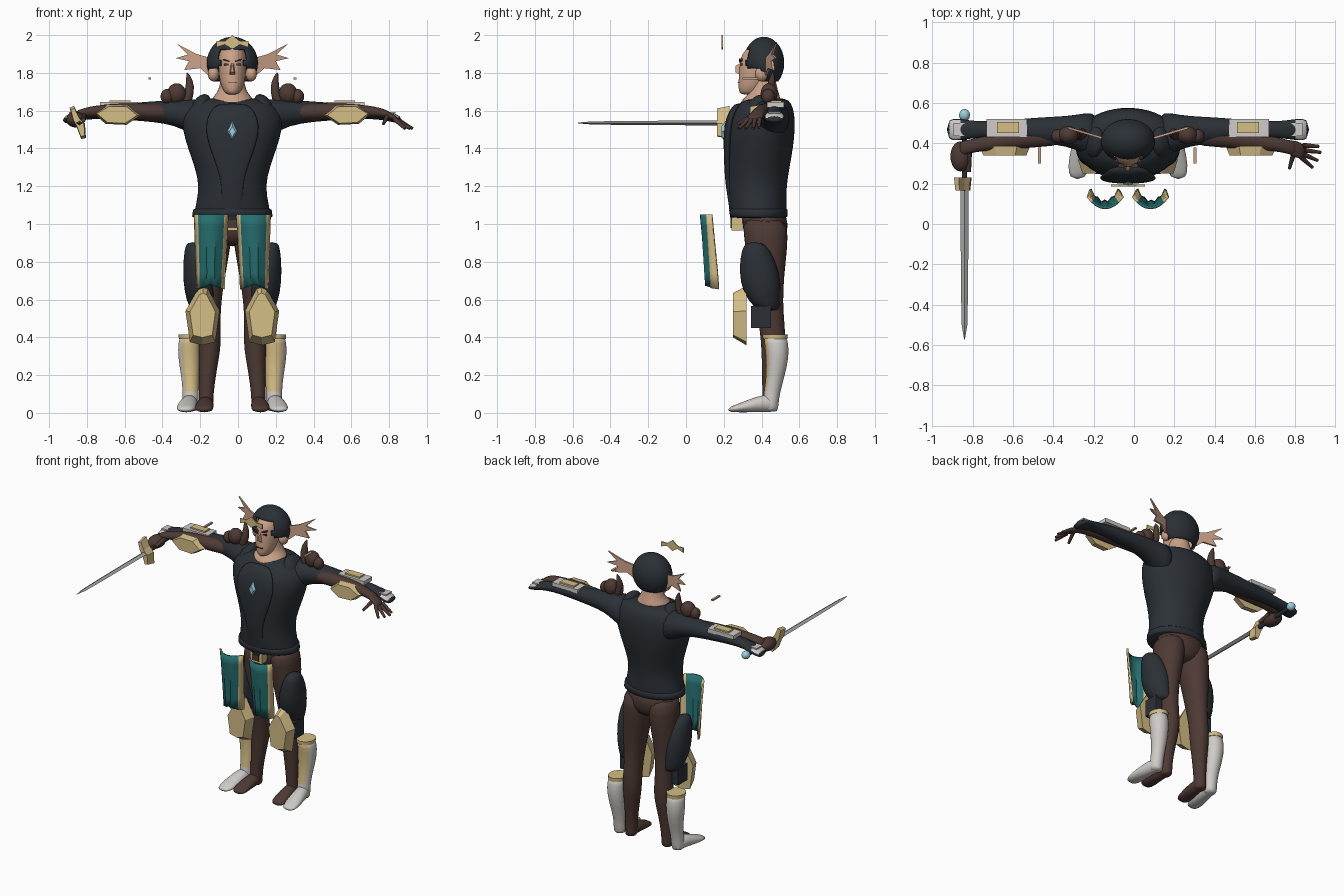
import bpy, bmesh, math
from mathutils import Vector, Matrix

CX = -0.03  # body centre line


def mat(name, col):
    m = bpy.data.materials.new(name)
    m.diffuse_color = (*col, 1)
    return m


DARK = mat("charcoal", (0.024, 0.03, 0.037))
BROWN = mat("brown", (0.075, 0.042, 0.034))
GOLD = mat("pale_gold", (0.66, 0.51, 0.24))
TEAL = mat("teal", (0.02, 0.16, 0.165))
WHITE = mat("off_white", (0.62, 0.60, 0.57))
SKIN = mat("skin", (0.60, 0.36, 0.25))
CYAN = mat("light_blue", (0.33, 0.62, 0.72))
STEEL = mat("steel", (0.38, 0.39, 0.38))


def finish(name, bm, mats, sub=0, angle=40, rule=None):
    bmesh.ops.recalc_face_normals(bm, faces=bm.faces)
    bm.normal_update()
    for f in bm.faces:
        f.smooth = True
        if rule:
            f.material_index = rule(f.calc_center_median(), f.normal)
    for e in bm.edges:
        e.smooth = e.calc_face_angle(0) < math.radians(angle)
    me = bpy.data.meshes.new(name)
    bm.to_mesh(me)
    bm.free()
    for m in mats:
        me.materials.append(m)
    ob = bpy.data.objects.new(name, me)
    bpy.context.collection.objects.link(ob)
    if sub:
        ob.modifiers.new("sub", 'SUBSURF').levels = sub
        ob.modifiers["sub"].render_levels = sub
    return ob


def loft(name, axis, stations, m, s=1, n=16, sub=1, angle=180, rule=None):
    """Elliptical rings (dx, y, z, a, b) across the given axis, skinned together."""
    bm = bmesh.new()
    rings = []
    for dx, y, z, a, b in stations:
        ring = []
        for i in range(n):
            t = 2 * math.pi * i / n
            u, v = a * math.cos(t), b * math.sin(t)
            off = {'x': (0, u, v), 'y': (u, 0, v), 'z': (u, v, 0)}[axis]
            ring.append(bm.verts.new(Vector((CX + s * dx, y, z)) + Vector(off)))
        rings.append(ring)
    for r, q in zip(rings, rings[1:]):
        for i in range(n):
            bm.faces.new((r[i], r[(i + 1) % n], q[(i + 1) % n], q[i]))
    bm.faces.new(rings[0])
    bm.faces.new(rings[-1])
    return finish(name, bm, m if isinstance(m, list) else [m], sub, angle, rule)


def prism(name, pts, y0, y1, m, s=1, taper=1, lean=0):
    """Outline in (dx, z) extruded from y0 to y1; lean shifts y with dx."""
    bm = bmesh.new()
    c = Vector((sum(p[0] for p in pts), sum(p[1] for p in pts))) / len(pts)
    rings = []
    for y, k in ((y0, 1), (y1, taper)):
        ps = [c + (Vector(p) - c) * k for p in pts]
        rings.append([bm.verts.new((CX + s * p.x, y + lean * p.x, p.y)) for p in ps])
    a, b = rings
    n = len(pts)
    bm.faces.new(a)
    bm.faces.new(b)
    for i in range(n):
        bm.faces.new((a[i], a[(i + 1) % n], b[(i + 1) % n], b[i]))
    return finish(name, bm, [m], angle=15)


def box(name, x0, x1, y0, y1, z0, z1, m, s=1):
    return prism(name, [(x0, z0), (x1, z0), (x1, z1), (x0, z1)], y0, y1, m, s)


def ball(name, c, r, m, s=1):
    bm = bmesh.new()
    bmesh.ops.create_uvsphere(bm, u_segments=20, v_segments=12, radius=1,
                              matrix=Matrix.Translation((CX + s * c[0], c[1], c[2])) @ Matrix.Diagonal((*r, 1)))
    return finish(name, bm, [m])


def limb(name, p, q, r1, r2, m, s=1):
    p, q = (Vector((CX + s * v[0], v[1], v[2])) for v in (p, q))
    d = q - p
    bm = bmesh.new()
    bmesh.ops.create_cone(bm, cap_ends=True, segments=10, radius1=r1, radius2=r2, depth=d.length,
                          matrix=Matrix.Translation((p + q) / 2) @ d.to_track_quat('Z', 'Y').to_matrix().to_4x4())
    return finish(name, bm, [m])


# torso, front plate, belt, pelvis
loft("torso", 'z', [(0, .385, 1.03, .2, .14), (0, .385, 1.04, .207, .147), (0, .38, 1.1, .195, .155),
     (0, .375, 1.2, .175, .157), (0, .383, 1.3, .2, .167), (0, .39, 1.4, .237, .178), (0, .397, 1.5, .267, .182),
     (0, .405, 1.58, .268, .172), (0, .42, 1.64, .22, .14), (0, .425, 1.67, .16, .105)], DARK, n=24)
loft("front_plate", 'z', [(0, .25, .98, .03, .012), (0, .242, 1.1, .06, .014), (0, .225, 1.2, .055, .016),
     (0, .222, 1.3, .08, .02), (0, .222, 1.42, .13, .024), (0, .225, 1.52, .15, .026),
     (0, .25, 1.6, .12, .024), (0, .28, 1.64, .08, .02)], DARK)
loft("belt", 'z', [(0, .385, 1.035, .205, .143), (0, .385, 1.04, .213, .152), (0, .383, 1.075, .208, .155),
     (0, .383, 1.08, .2, .15)], DARK, n=24, sub=0)
loft("pelvis", 'z', [(0, .42, .88, .07, .08), (0, .42, .94, .165, .118), (0, .42, 1.0, .175, .122),
     (0, .41, 1.08, .17, .12)], BROWN)
box("buckle", -.045, .045, .24, .3, .965, 1.035, GOLD)
box("buckle_inset", -.025, .025, .235, .24, .98, 1.02, BROWN)
prism("chest_gem", [(0, 1.43), (.033, 1.49), (0, 1.545), (-.033, 1.49)], .21, .188, CYAN, taper=.5)

# head and neck
loft("neck", 'z', [(0, .39, 1.6, .13, .12), (0, .395, 1.655, .12, .108), (0, .415, 1.69, .085, .08),
     (0, .41, 1.73, .066, .07), (0, .4, 1.82, .06, .07)], SKIN)
loft("face", 'z', [(0, .335, 1.685, .025, .04), (0, .338, 1.695, .042, .058), (0, .35, 1.73, .06, .075),
     (0, .37, 1.78, .072, .092), (0, .385, 1.84, .076, .105), (0, .395, 1.9, .074, .105),
     (0, .41, 1.95, .05, .07)], SKIN)
prism("nose", [(-.016, 1.79), (.016, 1.79), (.007, 1.85), (-.007, 1.85)], .285, .262, SKIN, taper=.55)
box("mouth", -.024, .024, .273, .282, 1.748, 1.753, BROWN)
bm = bmesh.new()
bmesh.ops.create_uvsphere(bm, u_segments=40, v_segments=28, radius=1)
bmesh.ops.transform(bm, verts=bm.verts,
                    matrix=Matrix.Translation((CX, .412, 1.853)) @ Matrix.Diagonal((.135, .108, .138, 1)))


def opening(f):
    c = f.calc_center_median()
    return c.z < 1.755 or (c.z < 1.815 and c.y < .4) or (c.z < 1.92 and c.y < .4 and abs(c.x - CX) < .07)


bmesh.ops.delete(bm, geom=[f for f in bm.faces if opening(f)], context='FACES')
finish("helmet", bm, [DARK]).modifiers.new("thick", 'SOLIDIFY').thickness = .012
half = [(.04, 1.968), (.085, 1.968), (.085, 1.935), (.04, 1.95)]
prism("brow_crown", [(0, 2.0)] + half + [(0, 1.925)] + [(-x, z) for x, z in half[::-1]], .195, .187, GOLD)

for s, side in ((-1, "right_"), (1, "left_")):
    def nm(t):
        return side + t
    # helmet wings, cheek guard, eye
    prism(nm("wing"), [(.1, 1.8), (.12, 1.88), (.19, 1.9), (.295, 1.955), (.235, 1.897), (.3, 1.878),
          (.23, 1.862), (.255, 1.815), (.17, 1.825), (.13, 1.79)], .382, .394, SKIN, s, lean=.3)
    ball(nm("cheek_guard"), (.1, .4, 1.795), (.03, .035, .04), SKIN, s)
    prism(nm("brow"), [(.014, 1.856), (.05, 1.868), (.05, 1.875), (.014, 1.864)], .3, .281, BROWN, s)
    prism(nm("eye"), [(.018, 1.84), (.045, 1.84), (.042, 1.849), (.02, 1.849)], .3, .286, BROWN, s)
    # shoulder creature-like pauldron and horn
    ball(nm("pauldron"), (.295, .44, 1.69), (.05, .045, .055), BROWN, s)
    ball(nm("pauldron_knob"), (.345, .435, 1.675), (.035, .035, .04), BROWN, s)
    loft(nm("shoulder_horn"), 'z', [(.25, .44, 1.62, .03, .03), (.225, .445, 1.7, .027, .03),
         (.225, .455, 1.76, .02, .02), (.24, .46, 1.805, .004, .004)], BROWN, s, n=10)
    loft(nm("collar"), 'z', [(.17, .4, 1.58, .07, .1), (.16, .41, 1.65, .05, .08), (.145, .42, 1.69, .02, .04)], DARK, s)
    box(nm("floating_shard"), .325 if s > 0 else .43, .34 if s > 0 else .445, .3, .38, 1.765, 1.775, SKIN, s)

    # sleeve, bare arm, gauntlet
    loft(nm("sleeve"), 'x', [(.14, .43, 1.54, .13, .12), (.22, .45, 1.57, .1, .095), (.3, .46, 1.59, .076, .07),
         (.42, .465, 1.595, .066, .055), (.55, .468, 1.595, .052, .046), (.66, .468, 1.592, .042, .036),
         (.76, .468, 1.585, .042, .03), (.83, .468, 1.57, .054, .026), (.9, .468, 1.548, .058, .022)],
         [DARK, WHITE], s,
         rule=lambda c, n: 1 if .83 < abs(c.x - CX) < .88 and n.z > .5 else 0)
    loft(nm("arm"), 'x', [(.3, .44, 1.59, .05, .045), (.45, .43, 1.595, .05, .045), (.6, .415, 1.598, .047, .042),
         (.72, .398, 1.597, .036, .032), (.79, .383, 1.59, .034, .024), (.84, .372, 1.575, .04, .02)], BROWN, s)
    prism(nm("forearm_pad"), [(.485, 1.575), (.55, 1.628), (.66, 1.63), (.735, 1.585), (.67, 1.53), (.56, 1.525)],
          .385, .34, GOLD, s, taper=.85)
    box(nm("bracer"), .5, .7, .43, .52, 1.618, 1.645, WHITE, s)
    box(nm("bracer_trim"), .54, .65, .45, .505, 1.64, 1.655, GOLD, s)
    box(nm("gauntlet_plate"), .8, .865, .437, .5, 1.585, 1.594, WHITE, s)

    # legs and bare feet
    loft(nm("leg"), 'z', [(.095, .41, 1.04, .09, .12), (.095, .425, .94, .096, .12), (.11, .425, .8, .088, .105),
         (.12, .43, .65, .07, .085), (.12, .445, .53, .058, .072), (.12, .46, .42, .06, .068),
         (.12, .462, .34, .06, .064), (.13, .452, .22, .047, .05), (.138, .445, .1, .038, .042),
         (.14, .445, .03, .04, .042), (.14, .445, .005, .036, .038)], BROWN, s)
    loft(nm("foot"), 'y', [(.14, .485, .03, .03, .025), (.14, .44, .05, .042, .045), (.145, .36, .042, .046, .038),
         (.15, .29, .026, .052, .024), (.15, .245, .018, .04, .014)], BROWN, s)
    # thigh guard, strap and knee pad
    loft(nm("thigh_guard"), 'z', [(.21, .36, .905, .03, .04), (.2, .368, .87, .055, .075), (.182, .388, .75, .083, .112),
         (.17, .4, .63, .085, .1), (.155, .43, .56, .075, .07), (.15, .44, .54, .06, .05)], DARK, s)
    box(nm("knee_strap"), .15, .225, .345, .45, .45, .565, DARK, s)
    prism(nm("knee_pad"), [(.13, .66), (.155, .672), (.18, .66), (.248, .54), (.225, .375), (.157, .358),
          (.09, .375), (.067, .54)], .32, .25, GOLD, s, taper=.75)

    # boots with painted shin panel and cuff
    def shin(c, n):
        return 1 if .09 < c.z < .4 and n.y < -.15 and s * n.x < .6 else 0
    loft(nm("boot"), 'z', [(.225, .472, .41, .055, .062), (.227, .478, .37, .06, .064), (.228, .485, .3, .062, .062),
         (.222, .475, .2, .05, .05), (.22, .455, .11, .042, .043), (.222, .447, .04, .044, .043),
         (.222, .447, .005, .04, .04)], [WHITE, GOLD], s, rule=shin)
    loft(nm("boot_foot"), 'y', [(.222, .49, .03, .03, .024), (.222, .45, .055, .044, .05),
         (.235, .37, .045, .048, .042), (.245, .29, .028, .055, .026), (.25, .22, .016, .04, .012)], WHITE, s)
    loft(nm("boot_cuff"), 'z', [(.225, .472, .39, .058, .065), (.225, .472, .415, .06, .067)], GOLD, s, sub=0, angle=40)

    # curved hip cloth with gold borders and folds
    bm = bmesh.new()
    cols = (-1, -.74, -.5, -.25, 0, .25, .5, .74, 1)
    grid = []
    for j in range(7):
        k = j / 6
        row = []
        for i, t in enumerate(cols):
            wave = .006 * k * (-1) ** i
            z = 1.05 - .37 * k - (.025 * k * abs(t) if j == 6 else 0)
            x = .112 + t * (.083 - .018 * k) + .004 * k
            row.append(bm.verts.new((CX + s * x, .14 + .03 * k - .055 * (1 - t * t) + wave, z)))
        grid.append(row)
    for j in range(6):
        for i in range(8):
            f = bm.faces.new((grid[j][i], grid[j][i + 1], grid[j + 1][i + 1], grid[j + 1][i]))
            f.material_index = 1 if i in (0, 7) else 0
    finish(nm("hip_cloth"), bm, [TEAL, GOLD]).modifiers.new("thick", 'SOLIDIFY').thickness = .012

# open left hand
loft("left_palm", 'x', [(.78, .385, 1.59, .032, .022), (.83, .372, 1.575, .044, .02),
     (.88, .355, 1.55, .04, .016)], BROWN)
for i, (a, b) in enumerate([((.87, .39, 1.555), (.945, .385, 1.51)), ((.875, .365, 1.55), (.955, .355, 1.505)),
                            ((.87, .345, 1.55), (.94, .315, 1.505)), ((.86, .33, 1.555), (.915, .28, 1.505)),
                            ((.82, .345, 1.57), (.8, .275, 1.53))]):
    limb("left_finger_%d" % i, a, b, .013, .008, BROWN)

# closed right hand and sword
ball("right_fist", (.83, .335, 1.553), (.05, .075, .042), BROWN, -1)
limb("right_thumb", (.79, .36, 1.57), (.79, .26, 1.55), .018, .013, BROWN, -1)
limb("sword_grip", (.81, .2, 1.535), (.81, .53, 1.55), .014, .014, DARK, -1)
ball("sword_pommel", (.81, .54, 1.55), (.027, .03, .027), CYAN, -1)
prism("sword_guard", [(.862, 1.615), (.838, 1.625), (.81, 1.565), (.78, 1.53), (.775, 1.455), (.8, 1.45), (.825, 1.515), (.845, 1.55)],
      .23, .165, GOLD, -1, taper=.85)
loft("sword_blade", 'y', [(.81, .19, 1.535, .02, .013), (.81, -.3, 1.535, .018, .011), (.81, -.5, 1.535, .014, .008),
     (.81, -.573, 1.535, .002, .002)], STEEL, -1, n=4, sub=0, angle=10)
